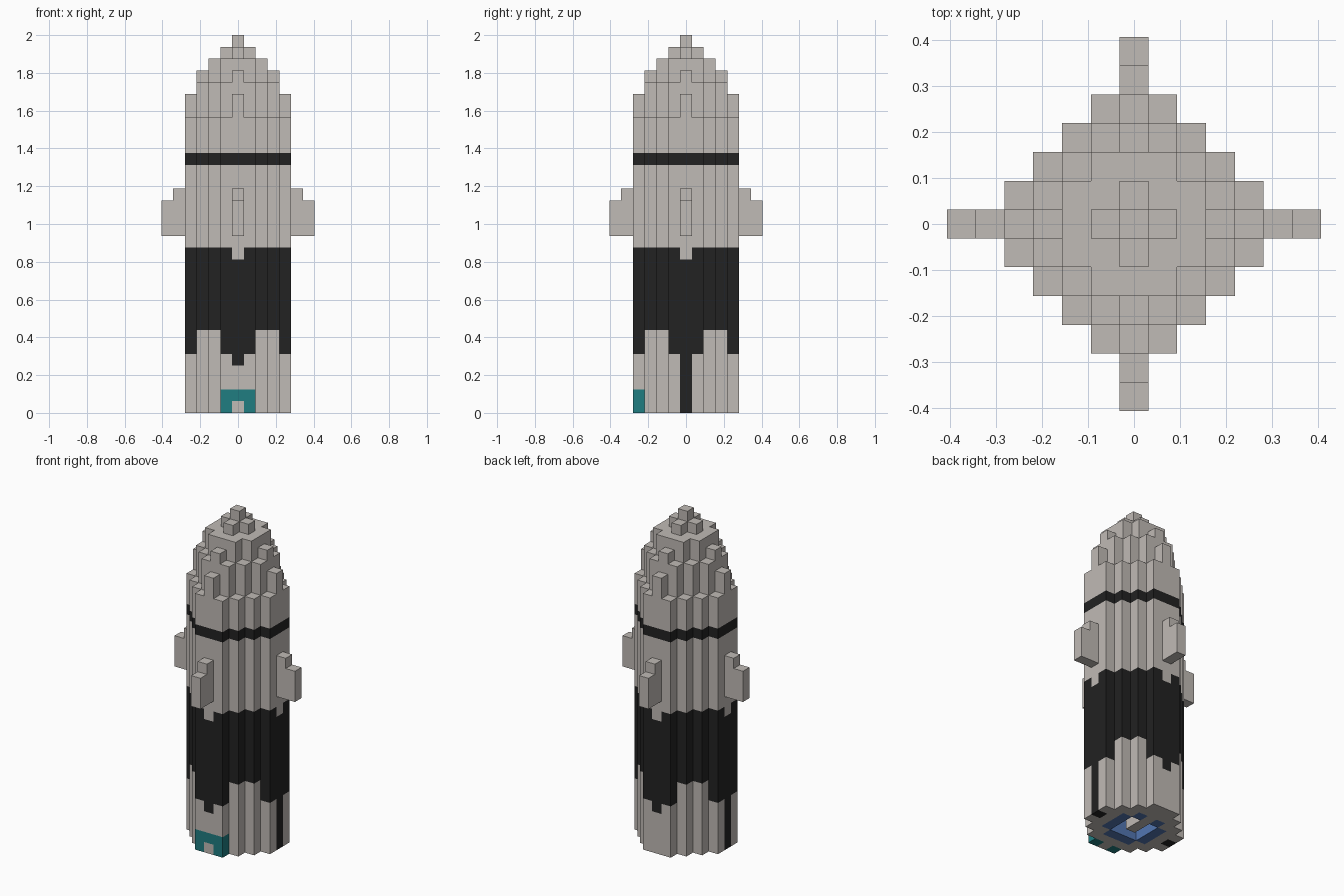
import bpy, bmesh
from mathutils import Vector

cube = bpy.data.objects.get("Cube")
if cube:
    bpy.data.objects.remove(cube, do_unlink=True)

V = 2 / 32  # edge of one block


def make_material(name, rgb):
    m = bpy.data.materials.new(name)
    m.use_nodes = True
    m.diffuse_color = (*rgb, 1)
    m.node_tree.nodes["Principled BSDF"].inputs["Base Color"].default_value = (*rgb, 1)
    return m


materials = [
    make_material("warm_grey", (0.53, 0.495, 0.465)),
    make_material("black", (0.016, 0.016, 0.016)),
    make_material("teal", (0.014, 0.205, 0.22)),
    make_material("blue", (0.085, 0.18, 0.44)),
]
GREY, BLACK, TEAL, BLUE = range(len(materials))


def disc(r):
    """Block columns of a stepped round section with half width r."""
    span = range(-r, r + 1)
    return [(i, j) for i in span for j in span if abs(i) + abs(j) <= r + (r > 1)]


def hull_colour(i, j, k):
    """Painted bands of the hull, by column and height."""
    a, b = sorted((abs(i), abs(j)))
    if k == 21:
        return BLACK
    if b < 4:                       # diagonal corner columns
        low, high = 7, 14
    elif a == 0:                    # centre column of each side
        low, high = (0 if j == 0 else 4), 13
    else:
        low, high = 5, 14
    return BLACK if low <= k < high else GREY


blocks = {}  # (i, j, k) -> (part, colour)


def add(part, columns, k0, k1, colour=GREY):
    for i, j in columns:
        for k in range(k0, k1):
            c = colour(i, j, k) if callable(colour) else colour
            blocks[i, j, k] = (part, c)


# hull and stepped nose
add("hull", disc(4), 0, 25, hull_colour)
add("nose", disc(3), 25, 28)
add("nose", disc(2), 28, 30)
add("nose", disc(1), 30, 31)
add("nose", disc(0), 31, 32)

# ribs on the nose and a fin on each of the four sides
sides = {"right": (-1, 0), "left": (1, 0), "front": (0, -1), "back": (0, 1)}
for side, (x, y) in sides.items():
    add("nose", [(4 * x, 4 * y)], 25, 27)
    add("nose", [(3 * x, 3 * y)], 28, 29)
    add(side + "_fin", [(5 * x, 5 * y)], 15, 19)
    add(side + "_fin", [(6 * x, 6 * y)], 15, 18)

# door frame around the front entrance
add("door_frame", [(-1, -4), (0, -4), (1, -4)], 0, 2, TEAL)
add("hull", [(0, -4)], 0, 1)

# engine ring with a square hollow and a strut reaching to its middle
add("engine_ring", disc(2), 0, 2, BLUE)
for i in range(-1, 2):
    for j in range(-1, 2):
        for k in range(4):
            del blocks[i, j, k]
add("engine_strut", [(0, 0), (0, 1), (0, 2)], 0, 1)


def build(part):
    """Skin the exposed sides of a part's blocks and merge flat areas."""
    bm = bmesh.new()
    corners = {}

    def vert(p):
        key = tuple(round(2 * c) for c in p)
        if key not in corners:
            corners[key] = bm.verts.new(p * V)
        return corners[key]

    for cell, (name, colour) in blocks.items():
        if name != part:
            continue
        centre = Vector(cell) + Vector((0, 0, 0.5))
        for axis in range(3):
            for sign in (-1, 1):
                n = Vector((0, 0, 0))
                n[axis] = sign
                if tuple(int(c + d) for c, d in zip(cell, n)) in blocks:
                    continue
                u = Vector((0, 0, 0))
                u[(axis + 1) % 3] = 0.5
                w = n.cross(u)
                mid = centre + n / 2
                face = bm.faces.new([vert(mid + q) for q in (-u - w, u - w, u + w, w - u)])
                face.material_index = colour
    bmesh.ops.dissolve_limit(bm, angle_limit=0.01, verts=bm.verts[:],
                             edges=bm.edges[:], delimit={"MATERIAL"})
    mesh = bpy.data.meshes.new(part)
    bm.to_mesh(mesh)
    bm.free()
    for m in materials:
        mesh.materials.append(m)
    bpy.context.collection.objects.link(bpy.data.objects.new(part, mesh))


for part in sorted({p for p, c in blocks.values()}):
    build(part)
